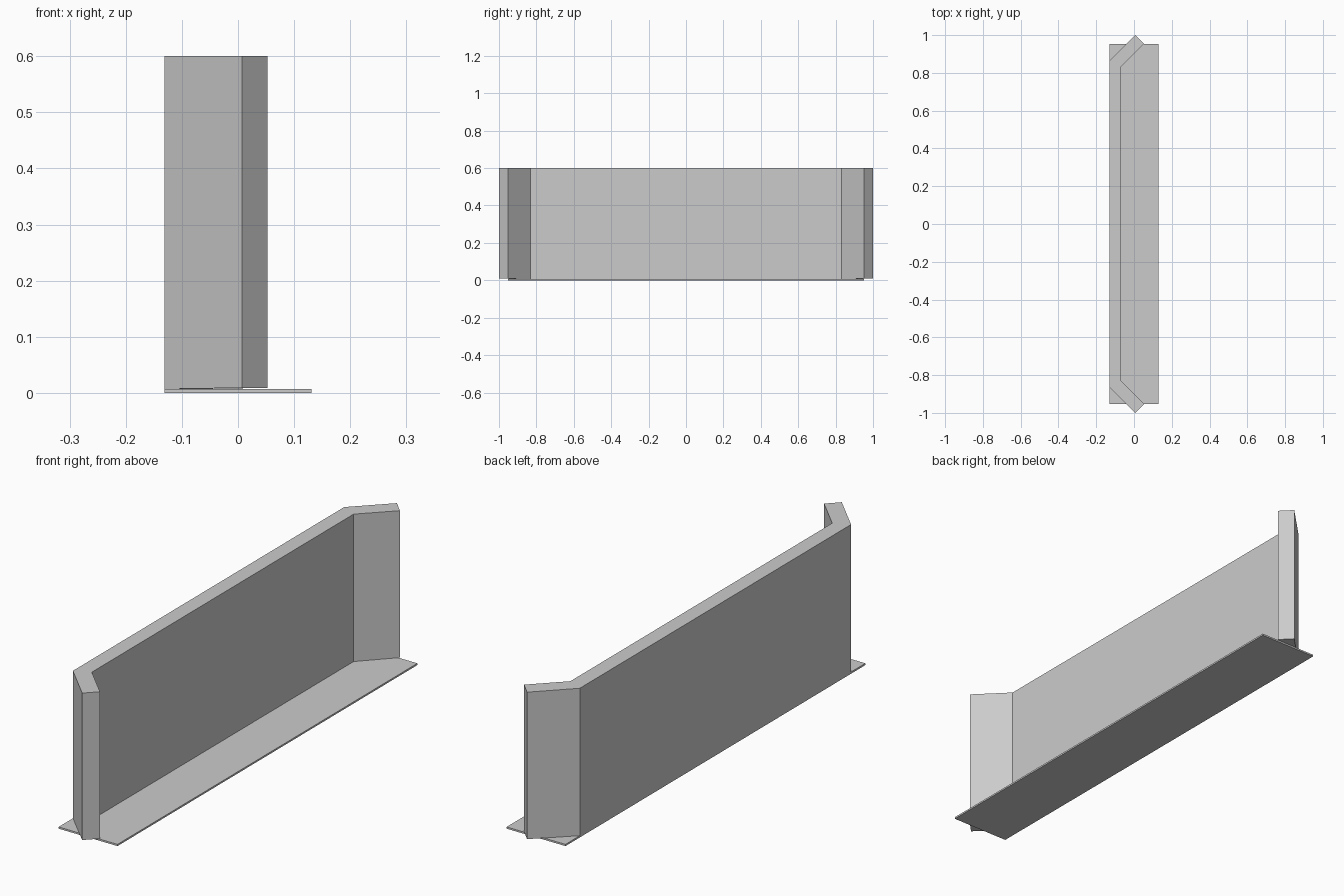
import bpy, bmesh

cube = bpy.data.objects.get("Cube")
if cube:
    bpy.data.objects.remove(cube, do_unlink=True)

grey = bpy.data.materials.new("plain_grey")
grey.use_nodes = True
grey.diffuse_color = (0.6, 0.6, 0.6, 1)
grey.node_tree.nodes["Principled BSDF"].inputs["Base Color"].default_value = (0.6, 0.6, 0.6, 1)


def extrude_outline(name, outline, bottom, top):
    """Raise a plan outline into a solid with flat faces."""
    bm = bmesh.new()
    face = bm.faces.new([bm.verts.new((x, y, bottom)) for x, y in outline])
    raised = bmesh.ops.extrude_face_region(bm, geom=[face])["geom"]
    for v in raised:
        if isinstance(v, bmesh.types.BMVert):
            v.co.z = top
    bmesh.ops.recalc_face_normals(bm, faces=bm.faces)
    mesh = bpy.data.meshes.new(name)
    bm.to_mesh(mesh)
    bm.free()
    mesh.materials.append(grey)
    obj = bpy.data.objects.new(name, mesh)
    bpy.context.collection.objects.link(obj)
    return obj


# Thin base plate
base_top = 0.007
extrude_outline("base_plate",
                [(-0.131, -0.953), (0.131, -0.953), (0.131, 0.953), (-0.131, 0.953)],
                0, base_top)

# Upright wall with angled end wings, mirrored front to back
half = [(-0.131, 0.862), (0.007, 1.0), (0.053, 0.953), (-0.068, 0.832)]
outline = half + [(x, -y) for x, y in reversed(half)]
wall = extrude_outline("wall_with_wings", outline, base_top, 0.6)

# The wing ends lift slightly clear of the base
for v in wall.data.vertices:
    if v.co.z < 0.1 and abs(v.co.y) > 0.9:
        v.co.z = 0.009
